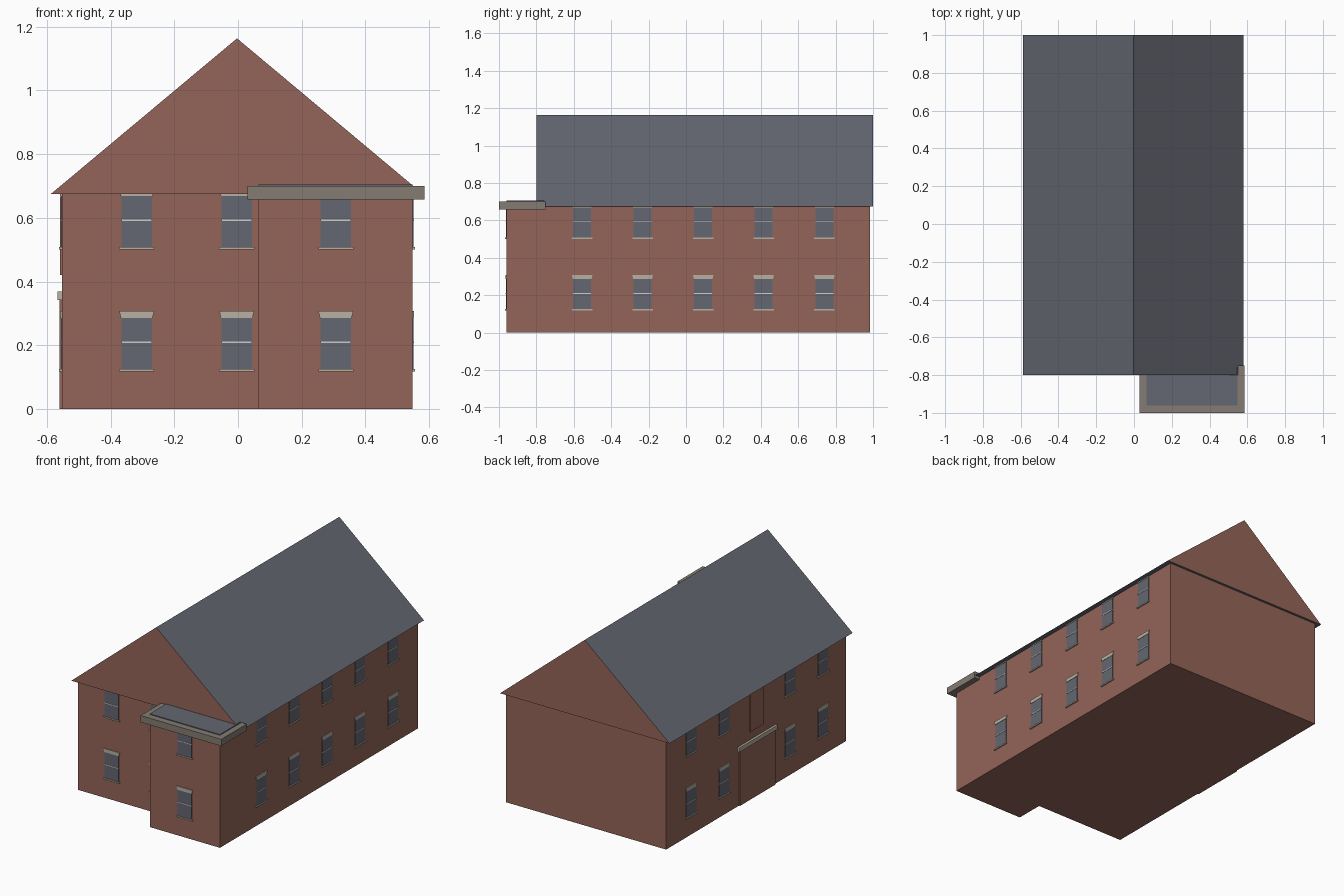
import bpy, bmesh
from math import radians

cube = bpy.data.objects.get("Cube")
if cube:
    bpy.data.objects.remove(cube)


def material(name, rgb):
    lin = [((c / 255 + 0.055) / 1.055) ** 2.4 for c in rgb]
    m = bpy.data.materials.new(name)
    m.use_nodes = True
    m.diffuse_color = (*lin, 1)
    m.node_tree.nodes["Principled BSDF"].inputs["Base Color"].default_value = (*lin, 1)
    return m


BRICK = material("red brick", (148, 101, 88))
SLATE = material("slate grey", (100, 103, 113))
STONE = material("pale stone", (184, 177, 162))
CORNICE = material("weathered stone", (131, 124, 114))
SASH = material("off white sash", (205, 205, 200))


def prism(bm, points, direction, mat=0):
    """Extrude a flat polygon along a direction into a closed solid."""
    a = [bm.verts.new(p) for p in points]
    b = [bm.verts.new([p[i] + direction[i] for i in range(3)]) for p in points]
    n = len(a)
    faces = [bm.faces.new(a), bm.faces.new(b[::-1])]
    faces += [bm.faces.new((a[i], b[i], b[(i + 1) % n], a[(i + 1) % n])) for i in range(n)]
    for f in faces:
        f.material_index = mat
    bmesh.ops.recalc_face_normals(bm, faces=faces)


def finish(bm, name, mats):
    me = bpy.data.meshes.new(name)
    bm.normal_update()
    bm.to_mesh(me)
    bm.free()
    for m in mats:
        me.materials.append(m)
    return me


def place(me, name, loc=(0, 0, 0), turn=0):
    ob = bpy.data.objects.new(name, me)
    bpy.context.scene.collection.objects.link(ob)
    ob.location = loc
    ob.rotation_euler.z = radians(turn)
    return ob


def slab(name, outline, z0, z1, mat):
    """Upright solid from a plan outline."""
    bm = bmesh.new()
    prism(bm, [(x, y, z0) for x, y in outline], (0, 0, z1 - z0))
    return place(finish(bm, name, [mat]), name)


def rect(x0, y0, x1, y1):
    return [(x0, y0), (x1, y0), (x1, y1), (x0, y1)]


LEFT, RIGHT = -0.553, 0.548
FRONT, WING_FRONT, BACK = -0.785, -0.96, 0.985
WING_X, EAVES = 0.065, 0.675

# Brick walls with the projecting front wing
slab("walls", [(LEFT, FRONT), (WING_X, FRONT), (WING_X, WING_FRONT),
               (RIGHT, WING_FRONT), (RIGHT, BACK), (LEFT, BACK)], 0, EAVES, BRICK)

# Pitched roof: slate slopes and soffit, brick gable ends
bm = bmesh.new()
prism(bm, [(-0.587, -0.8, EAVES), (0.58, -0.8, EAVES), (-0.003, -0.8, 1.163)], (0, 1.8, 0))
bm.normal_update()
for f in bm.faces:
    f.material_index = 1 if abs(f.normal.y) > 0.9 else 0
place(finish(bm, "pitched_roof", [SLATE, BRICK]), "pitched_roof")

# Wing flat roof and the cornice wrapped around it
slab("wing_flat_roof", rect(WING_X, WING_FRONT, RIGHT, -0.76), EAVES, 0.705, SLATE)
slab("wing_cornice", [(0.03, -1), (0.585, -1), (0.585, -0.75), (RIGHT - 0.002, -0.75),
                      (RIGHT - 0.002, WING_FRONT + 0.002), (WING_X + 0.002, WING_FRONT + 0.002),
                      (WING_X + 0.002, -0.79), (0.03, -0.79)], 0.658, 0.70, CORNICE)

# Shared window: pane, meeting rail, sill and flared lintel, facing -y
bm = bmesh.new()


def plate(half_low, half_top, z0, z1, proud, mat):
    prism(bm, [(-half_low, 0.004, z0), (half_low, 0.004, z0),
               (half_top, 0.004, z1), (-half_top, 0.004, z1)], (0, -proud - 0.004, 0), mat)


plate(0.048, 0.048, 0, 0.168, 0.003, 0)
plate(0.048, 0.048, 0.087, 0.092, 0.005, 1)
plate(0.055, 0.055, -0.003, 0.005, 0.008, 2)
plate(0.050, 0.055, 0.166, 0.188, 0.005, 2)
window = finish(bm, "window", [SLATE, SASH, STONE])

# Windows on two storeys of each wall
bays = [-0.555, -0.232, 0.092, 0.415, 0.74]
for level, z in (("lower", 0.12), ("upper", 0.503)):
    for i, (x, y) in enumerate([(-0.318, FRONT), (-0.004, FRONT), (0.307, WING_FRONT)]):
        place(window, f"front_{level}_window_{i + 1}", (x, y, z))
    for i, y in enumerate(bays):
        place(window, f"left_{level}_window_{i + 1}", (RIGHT, y, z), 90)
        if i != 2:
            place(window, f"right_{level}_window_{i + 1}", (LEFT, y, z), -90)

# Bricked-up entrance with stone hood, and blind opening above it
slab("entrance_panel", rect(LEFT - 0.007, -0.08, LEFT + 0.01, 0.268), 0, 0.342, BRICK)
slab("entrance_hood", rect(LEFT - 0.014, -0.092, LEFT + 0.01, 0.285), 0.342, 0.368, STONE)
slab("blind_opening", rect(LEFT - 0.006, 0.03, LEFT + 0.01, 0.165), 0.42, 0.667, BRICK)
